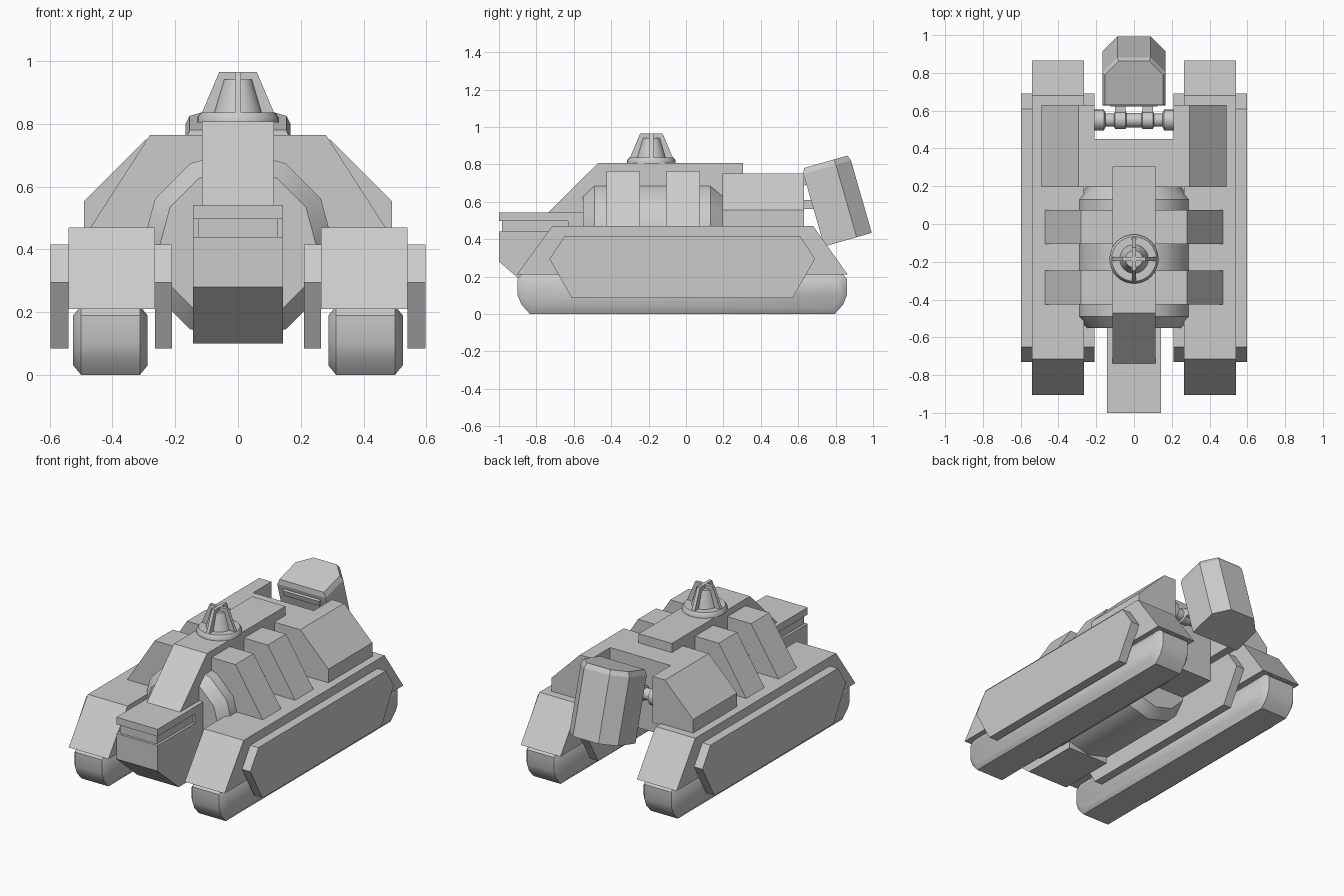
import bpy, bmesh, math
from mathutils import Matrix, Vector

if "Cube" in bpy.data.objects:
    bpy.data.objects.remove(bpy.data.objects["Cube"])

grey = bpy.data.materials.new("plain_grey")
grey.diffuse_color = (0.6, 0.6, 0.6, 1)
grey.use_nodes = True
grey.node_tree.nodes["Principled BSDF"].inputs["Base Color"].default_value = grey.diffuse_color


def loft(name, rings, smooth=None):
    """Skin a row of equal-length rings and cap both ends."""
    bm = bmesh.new()
    rows = [[bm.verts.new(p) for p in r] for r in rings]
    n = len(rows[0])
    for a, b in zip(rows, rows[1:]):
        for i in range(n):
            j = (i + 1) % n
            bm.faces.new((a[i], a[j], b[j], b[i]))
    bm.faces.new(rows[0])
    bm.faces.new(rows[-1])
    bmesh.ops.recalc_face_normals(bm, faces=bm.faces)
    me = bpy.data.meshes.new(name)
    bm.to_mesh(me)
    bm.free()
    me.materials.append(grey)
    ob = bpy.data.objects.new(name, me)
    bpy.context.collection.objects.link(ob)
    if smooth:
        bpy.ops.object.select_all(action='DESELECT')
        ob.select_set(True)
        bpy.context.view_layer.objects.active = ob
        bpy.ops.object.shade_smooth_by_angle(angle=math.radians(smooth))
    return ob


def side_prism(name, pts, x0, x1):
    """Extrude a (y, z) profile along x."""
    return loft(name, [[(x, y, z) for y, z in pts] for x in (x0, x1)])


def front_prism(name, pts, y0, y1):
    """Extrude an (x, z) profile along y."""
    return loft(name, [[(x, y, z) for x, z in pts] for y in (y0, y1)])


def box(name, x0, x1, y0, y1, z0, z1):
    return side_prism(name, [(y0, z0), (y1, z0), (y1, z1), (y0, z1)], x0, x1)


def lathe(name, profile, centre, axis, n, smooth=40):
    """Revolve (position along axis, radius) pairs."""
    rings = []
    for d, r in profile:
        ring = []
        for i in range(n):
            a = 2 * math.pi * i / n
            u, v = r * math.cos(a), r * math.sin(a)
            p = {'x': (d, u, v), 'y': (u, d, v), 'z': (u, v, d)}[axis]
            ring.append(Vector(p) + Vector(centre))
        rings.append(ring)
    return loft(name, rings, smooth)


# Track units: belt, armoured housing, inner and outer hexagonal plates
belt = [(-.87, .22), (-.9, .19), (-.9, .1), (-.88, .05), (-.835, 0),
        (.795, 0), (.84, .05), (.86, .1), (.86, .19), (.83, .22)]
housing = [(-.905, .21), (-.715, .47), (.68, .47), (.865, .21)]
plate = [(-.73, .295), (-.65, .415), (.61, .415), (.69, .295), (.57, .085), (-.61, .085)]
for s, side in ((-1, "left"), (1, "right")):
    rings = []
    for x, inset in ((.288, .03), (.313, 0), (.5, 0), (.525, .03)):
        fy, fz = 1 - inset / .88, 1 - inset / .11
        rings.append([(s * x, -.02 + (y + .02) * fy, .11 + (z - .11) * fz) for y, z in belt])
    loft("track_belt_" + side, rings, 40)
    side_prism("track_housing_" + side, housing, s * .265, s * .54)
    side_prism("outer_plate_" + side, plate, s * .54, s * .597)
    side_prism("inner_plate_" + side, plate, s * .21, s * .265)

# Barrel-shaped body
lathe("body_barrel", [(-.55, .25), (-.49, .305), (.13, .305), (.195, .25)], (0, 0, .41), 'y', 12, 35)

# Two ribs straddling the body
rib = [(-.47, .45), (-.47, .47), (-.28, .765), (.28, .765), (.47, .47), (.47, .45)]
for name, y0, y1 in (("front_rib", -.425, -.245), ("rear_rib", -.105, .075)):
    front_prism(name, rib, y0, y1)

# Rear hull with an open notch at the back
hull = [(-.49, .46), (-.49, .555), (-.295, .75), (.295, .75), (.49, .555), (.49, .46)]
front_prism("rear_hull", hull, .195, .45)
for s, side in ((-1, "left"), (1, "right")):
    front_prism("rear_hull_arm_" + side,
                [(s * x, z) for x, z in ((.21, .46), (.49, .46), (.49, .555), (.295, .75), (.21, .75))],
                .45, .63)
box("rear_hull_base", -.21, .21, .18, .45, .3, .46)

# Spine along the top, sloping down to the nose
side_prism("spine", [(-.74, .54), (-.47, .807), (.305, .807), (.305, .72), (.1, .5), (-.74, .5)], -.115, .115)

# Nose with a recessed groove under its top slab
side_prism("nose", [(-1, .44), (-1, .28), (-.79, .1), (-.42, .1), (-.42, .44)], -.143, .143)
box("nose_groove", -.128, .128, -.985, -.63, .44, .497)
box("nose_slab", -.143, .143, -1, -.42, .497, .542)
box("nose_back", -.143, .143, -.63, -.42, .44, .497)

# Cupola: base ring, inner cone, crossed fins
cx = (0, -.185, 0)
lathe("cupola_base", [(.805, .13), (.82, .13), (.837, .118)], cx, 'z', 32)
lathe("cupola_cone", [(.83, .078), (.942, .045)], cx, 'z', 32)
fin = [(-.115, .835), (-.06, .965), (.06, .965), (.115, .835)]
front_prism("cupola_fin_across", fin, -.195, -.175)
side_prism("cupola_fin_along", [(y - .185, z) for y, z in fin], -.01, .01)

# Hinge in the notch: stepped bar with two arms to the rear pod
bar = [(-.21, .055), (-.16, .055), (-.15, .035), (-.105, .035), (-.1, .047), (-.045, .047), (-.04, .038)]
bar += [(-x, r) for x, r in reversed(bar)]
lathe("hinge_bar", bar, (0, .55, .585), 'x', 20)
for s, side in ((-1, "left"), (1, "right")):
    box("hinge_arm_" + side, s * .045, s * .1, .55, .7, .56, .61)

# Tilted rear pod with chamfered back corners and a tapered lid
section = [(-.168, 0), (.168, 0), (.168, .18), (.088, .264), (-.088, .264), (-.168, .18)]


def pod_ring(z, inset):
    f = 1 - inset / .168
    return [(x * f, .132 + (y - .132) * f, z) for x, y in section]


pod = loft("rear_pod", [pod_ring(-.433, 0), pod_ring(-.03, 0), pod_ring(0, .014)])
tilt = Matrix.Translation((0, .62, .777)) @ Matrix.Rotation(math.radians(16), 4, 'X')
pod.data.transform(tilt)
# Slim raised bar on the pod's front face
pod_bar = box("rear_pod_bar", -.125, .125, -.015, .01, -.09, -.055)
pod_bar.data.transform(tilt)
